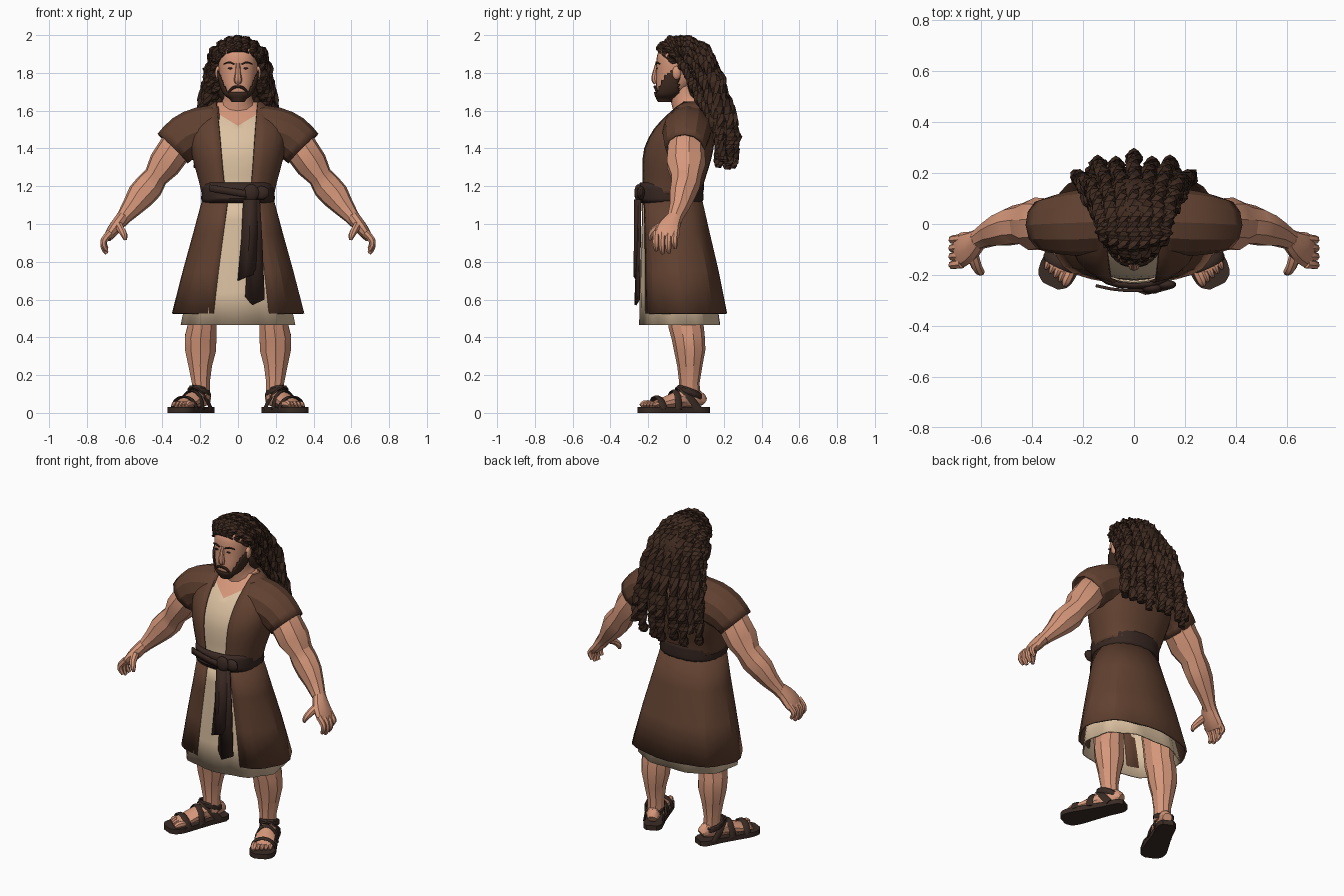
import bpy, bmesh, math, random
from mathutils import Vector, Matrix

if "Cube" in bpy.data.objects:
    bpy.data.objects.remove(bpy.data.objects["Cube"])
random.seed(4)


def material(name, rgb):
    m = bpy.data.materials.new(name)
    m.diffuse_color = (*rgb, 1)
    m.use_nodes = True
    m.node_tree.nodes["Principled BSDF"].inputs["Base Color"].default_value = m.diffuse_color
    return m


SKIN = material("skin", (0.67, 0.31, 0.195))
ROBE = material("brown cloth", (0.120, 0.053, 0.030))
TUNIC = material("cream cloth", (0.72, 0.54, 0.36))
HAIR = material("dark hair", (0.050, 0.024, 0.015))
SASH = material("dark sash", (0.040, 0.021, 0.016))
LEATHER = material("leather", (0.042, 0.024, 0.018))


def smooth_path(pts, k):
    """Catmull-Rom interpolation of tuples of any length."""
    out = []
    for i in range(len(pts) - 1):
        a, b, c, d = (pts[max(i - 1, 0)], pts[i], pts[i + 1], pts[min(i + 2, len(pts) - 1)])
        for j in range(k):
            t = j / k
            out.append(tuple(0.5 * (2 * q + (r - p) * t + (2 * p - 5 * q + 4 * r - s) * t * t
                                    + (3 * q - p - 3 * r + s) * t ** 3)
                             for p, q, r, s in zip(a, b, c, d)))
    return out + [tuple(pts[-1])]


def finish(name, bm, mat, thick=0, mirror=False, angle=32):
    bmesh.ops.recalc_face_normals(bm, faces=bm.faces)
    me = bpy.data.meshes.new(name)
    bm.to_mesh(me)
    bm.free()
    me.materials.append(mat)
    me.polygons.foreach_set("use_smooth", [True] * len(me.polygons))
    me.set_sharp_from_angle(angle=math.radians(angle))
    ob = bpy.data.objects.new(name, me)
    bpy.context.collection.objects.link(ob)
    if thick:
        mod = ob.modifiers.new("thickness", "SOLIDIFY")
        mod.thickness, mod.offset = thick, 0
    if mirror:
        ob.modifiers.new("mirror", "MIRROR").use_clip = False
    return ob


def surface(name, rows, mat, wrap=True, caps=True, keep=None, xf=None, **kw):
    """Mesh through rows of points."""
    bm = bmesh.new()
    vs = [[bm.verts.new(xf @ Vector(p) if xf else p) for p in r] for r in rows]
    n = len(vs[0])
    for a, b in zip(vs, vs[1:]):
        for i in range(n if wrap else n - 1):
            j = (i + 1) % n
            bm.faces.new((a[i], a[j], b[j], b[i]))
    if caps and wrap:
        bm.faces.new(vs[0])
        bm.faces.new(vs[-1])
    if keep:
        bad = [f for f in bm.faces if not keep(f.calc_center_median())]
        bmesh.ops.delete(bm, geom=bad, context='FACES')
    return finish(name, bm, mat, **kw)


def loft(name, rings, mat, n=24, e=0.85, k=2, edges=None, pleat=0, waves=9, **kw):
    """Stacked rounded sections (z, half width, front y, back y); edges leave a front opening."""
    rows = []
    rings = smooth_path(rings, k)
    for i, (z, rx, yf, yb) in enumerate(rings):
        f = i / (len(rings) - 1)
        if edges:
            (l0, r0), (l1, r1) = edges
            lim = [math.asin(min(0.97, (l0 + (l1 - l0) * f) / rx) ** (1 / e)),
                   math.asin(min(0.97, (r0 + (r1 - r0) * f) / rx) ** (1 / e))]
            ts = [lim[1] + (2 * math.pi - lim[0] - lim[1]) * j / n for j in range(n + 1)]
        else:
            ts = [2 * math.pi * j / n for j in range(n)]
        row = []
        for t in ts:
            g = 1 + pleat * f * math.cos(waves * t)
            s, c = math.sin(t), math.cos(t)
            row.append((g * rx * math.copysign(abs(s) ** e, s),
                        (yf + yb) / 2 - g * (yb - yf) / 2 * math.copysign(abs(c) ** e, c), z))
        rows.append(row)
    return surface(name, rows, mat, wrap=not edges, **kw)


def tube(name, pts, mat, ref=(0, 1, 0), sides=10, k=3, twist=0, bump=0, **kw):
    """Sweep along (x, y, z, radius along ref, radius across)."""
    pts = smooth_path(pts, k)
    rows = []
    for i, p in enumerate(pts):
        c = Vector(p[:3])
        t = (Vector(pts[min(i + 1, len(pts) - 1)][:3]) - Vector(pts[max(i - 1, 0)][:3])).normalized()
        u = Vector(ref)
        u = (u - t * u.dot(t)).normalized()
        v = t.cross(u)
        g = 1 + bump * math.sin(i * 1.9)
        row = []
        for j in range(sides):
            a = 2 * math.pi * j / sides
            x, y = p[3] * g * math.cos(a), p[4] * g * math.sin(a)
            ca, sa = math.cos(twist * i), math.sin(twist * i)
            row.append(c + u * (x * ca - y * sa) + v * (x * sa + y * ca))
        rows.append(row)
    return surface(name, rows, mat, **kw)


def blob(name, loc, size, mat, **kw):
    bm = bmesh.new()
    bmesh.ops.create_uvsphere(bm, u_segments=14, v_segments=9, radius=1,
                              matrix=Matrix.Translation(loc) @ Matrix.Diagonal((*size, 1)))
    return finish(name, bm, mat, **kw)


# Torso: inner tunic with bare V neck, outer open robe
body = [(1.15, .185, -.235, .08), (1.22, .20, -.23, .09), (1.30, .222, -.232, .115), (1.40, .245, -.222, .14),
        (1.50, .25, -.172, .145), (1.58, .195, -.10, .13), (1.645, .12, -.035, .10)]
chest = loft("tunic_chest", [(z, w - .014, f + .013, b - .013) for z, w, f, b in body], TUNIC)
chest.data.materials.append(SKIN)
bm = bmesh.new()
bm.from_mesh(chest.data)
for s in (-1, 1):
    bmesh.ops.bisect_plane(bm, geom=bm.verts[:] + bm.edges[:] + bm.faces[:],
                           plane_co=(0, 0, 1.52), plane_no=(-.6 * s, 0, 1))
for f in bm.faces:
    c = f.calc_center_median()
    f.material_index = int(c.z > 1.52 + .6 * abs(c.x))
bm.to_mesh(chest.data)
bm.free()
loft("robe_top", body, ROBE, n=24, k=2, edges=((.065, .065), (.115, .105)), thick=.012, angle=20)
tube("sleeves", [(.10, .01, 1.50, .12, .125), (.20, .005, 1.492, .124, .12), (.28, 0, 1.46, .115, .114),
                 (.345, -.005, 1.40, .10, .106)], ROBE, sides=12, k=2, caps=False, thick=.012, mirror=True, angle=20)

# Skirts
loft("tunic_skirt", [(1.14, .165, -.225, .06), (.85, .22, -.232, .12), (.465, .295, -.238, .18)], TUNIC,
     n=36, k=2, pleat=.03, caps=False, thick=.008, angle=15)
loft("robe_skirt", [(1.15, .178, -.235, .075), (.95, .23, -.232, .12), (.75, .283, -.232, .165),
                    (.525, .338, -.234, .208)], ROBE, n=30, e=.88, k=1, pleat=.022, waves=8,
     edges=((.05, .09), (.13, .165)), thick=.012, angle=15)

# Sash: wide creased band, crossing wrap, knot and two tails
loft("sash_band", [(1.115, .184, -.238, .08), (1.135, .19, -.25, .088), (1.165, .187, -.247, .085),
                   (1.19, .191, -.25, .09), (1.217, .19, -.238, .088)], SASH, n=24, k=1, caps=False, thick=.012)
surface("sash_cross_wrap", [[(x, -.262 + .9 * x * x, z0 + .16 * (.08 - x)) for x in (-.15, -.09, -.03, .03, .09)]
                            for z0 in (1.135, 1.172)], SASH, wrap=False, thick=.012)
blob("sash_knot", (.07, -.252, 1.165), (.042, .022, .046), SASH)
blob("sash_fold", (.125, -.238, 1.165), (.042, .02, .036), SASH)
for tail in ([[(.03, -.25, 1.13), (.065, -.268, 1.13), (.10, -.25, 1.13)],
              [(.02, -.25, .92), (.06, -.27, .92), (.10, -.255, .92)],
              [(.00, -.255, .70), (.045, -.272, .72), (.092, -.258, .735)]],
             [[(.055, -.243, 1.13), (.085, -.25, 1.13), (.115, -.243, 1.13)],
              [(.055, -.245, .9), (.09, -.255, .9), (.128, -.245, .9)],
              [(.04, -.248, .615), (.075, -.268, .57), (.14, -.25, .60)]]):
    surface("sash_tail", tail, SASH, wrap=False, thick=.012, angle=15)

# Arms and hands
tube("arms", [(.25, .01, 1.48, .085, .085), (.335, .0, 1.395, .10, .092), (.39, -.002, 1.315, .106, .088),
              (.435, .0, 1.25, .082, .066), (.47, -.005, 1.20, .078, .078), (.515, -.02, 1.15, .07, .076),
              (.56, -.035, 1.09, .054, .057), (.605, -.058, 1.035, .042, .040), (.625, -.068, 1.01, .044, .036)],
     SKIN, sides=9, k=1, mirror=True, angle=26)
tube("palms", [(.61, -.06, 1.035, .040, .036), (.64, -.085, .995, .058, .036), (.67, -.10, .955, .068, .031),
               (.692, -.107, .925, .062, .022)], SKIN, k=2, mirror=True)
for i in range(4):
    y, drop = -.156 + .033 * i, (.0, .016, .012, -.012)[i]
    tube("fingers", [(.675, y, .955, .019, .02), (.706, y - .004, .92, .0175, .018),
                     (.711, y - .004, .89 - drop, .017, .016), (.695, y, .86 - drop, .010, .010)],
         SKIN, sides=7, k=2, mirror=True)
tube("thumbs", [(.635, -.115, .995, .024, .024), (.618, -.165, .968, .021, .021), (.602, -.187, .94, .017, .017),
                (.596, -.19, .915, .008, .008)], SKIN, ref=(1, 0, 0), sides=8, k=2, mirror=True)

# Legs
tube("legs", [(.165, -.02, .85, .10, .09), (.185, -.005, .58, .095, .085), (.19, .0, .46, .093, .08),
              (.198, .012, .40, .088, .088), (.198, .02, .33, .083, .086), (.20, .02, .25, .067, .066),
              (.197, .018, .16, .054, .050), (.195, .02, .07, .056, .048)],
     SKIN, sides=10, k=1, mirror=True, angle=26)

# Feet and sandals, turned outward
FOOT = Matrix.Translation((.20, .03, 0)) @ Matrix.Rotation(math.radians(25), 4, 'Z') @ Matrix.Translation((0, -.03, 0))
kw = dict(xf=FOOT, mirror=True)
tube("feet", [(0, .10, .06, .025, .028), (0, .07, .075, .045, .04), (0, .0, .08, .055, .046),
              (0, -.08, .064, .040, .055), (0, -.16, .048, .025, .062), (0, -.20, .043, .018, .058)],
     SKIN, ref=(0, 0, 1), k=2, **kw)
for i in range(5):
    x, y = .046 - .0235 * (4 - i), -.246 + .007 * i
    r = .019 if i == 0 else .0135
    tube("toes", [(x, -.185, .047, r, r), (x, y + .02, .047, r, r), (x, y, .039, r * .5, r * .5)],
         SKIN, ref=(0, 0, 1), sides=7, k=2, **kw)
half = smooth_path([(.122, .03), (.09, .054), (0, .056), (-.12, .068), (-.20, .075), (-.25, .062), (-.272, .03)], 2)
outline = [(w, y) for y, w in half] + [(-w, y) for y, w in reversed(half)]
surface("soles", [[(x, y, z) for x, y in outline] for z in (0, .03)], LEATHER, **kw)


def strap(y, lean, w, h):
    pts = []
    for i in range(9):
        a = math.pi * i / 8
        pts.append((w * math.cos(a), y + lean * math.sin(a), .02 + h * math.sin(a), .02, .007))
    tube("sandal_straps", pts, LEATHER, sides=6, k=1, **kw)


strap(-.165, -.01, .07, .066)
strap(-.075, .005, .064, .098)
strap(.045, -.09, .056, .115)
ring = []
for i in range(13):
    a = 2 * math.pi * i / 12
    ring.append((.054 * math.sin(a), .018 - .066 * math.cos(a), .105 + .025 * math.cos(a), .018, .007))
tube("ankle_straps", ring, LEATHER, ref=(0, 0, 1), sides=6, k=1, **kw)

# Neck and head
tube("neck", [(0, .035, 1.56, .10, .13), (0, .015, 1.625, .088, .098), (0, -.005, 1.67, .078, .075),
              (0, -.02, 1.76, .075, .072)], SKIN, sides=12, k=2)
skull = [(1.665, .035, -.145, -.06), (1.69, .066, -.155, -.02), (1.74, .088, -.158, .04), (1.80, .10, -.157, .08),
         (1.86, .105, -.157, .10), (1.91, .10, -.147, .10), (1.955, .07, -.11, .07)]
loft("head", skull, SKIN, n=28, k=3)
loft("beard", [(z, w + .008, f - .009, b) for z, w, f, b in [(1.65, .025, -.138, -.075)] + skull[:5]], HAIR, n=48, k=5,
     thick=.008, keep=lambda c: c.z < 1.695 + 2.2 * max(0, abs(c.x) - .056) and c.z < 1.83 and c.y < -.04)
tube("moustache", [(-.052, -.153, 1.695, .006, .006), (-.028, -.160, 1.72, .008, .008), (0, -.165, 1.727, .007, .007),
                   (.028, -.160, 1.72, .008, .008), (.052, -.153, 1.695, .006, .006)], HAIR, sides=7)
tube("nose", [(0, -.150, 1.85, .012, .012), (0, -.163, 1.805, .013, .014), (0, -.166, 1.765, .018, .022),
              (0, -.158, 1.745, .012, .016)], SKIN, sides=8, k=2)
tube("eyebrows", [(.018, -.157, 1.845, .004, .006), (.045, -.157, 1.856, .004, .006), (.076, -.138, 1.847, .003, .003)],
     HAIR, sides=6, mirror=True)
blob("eyes", (.042, -.154, 1.824), (.013, .004, .005), HAIR, mirror=True)
blob("ears", (.106, -.05, 1.80), (.016, .024, .036), SKIN, mirror=True)

# Hair: scalp and twisted locks in layers
blob("scalp_hair", (0, .0, 1.875), (.118, .138, .108), HAIR)
blob("nape_hair", (0, .085, 1.77), (.125, .10, .16), HAIR)


def lock(pts, r):
    n = len(pts)
    full = [(*p, r * (.8 if i in (0, n - 1) else 1), r * (.55 if i in (0, n - 1) else .72)) for i, p in enumerate(pts)]
    tube("hair_lock", full, HAIR, ref=(1, 0, 0), sides=6, k=6, twist=.6, bump=.12, angle=25)


for i in range(-3, 4):
    f = i / 3
    q = f * f
    back = .245 + (.015 if i % 2 == 0 else -.008)
    lock([(f * .095, -.146 + .07 * q, 1.912 - .055 * q), (f * .112, -.10 + .05 * q, 1.957 - .055 * q),
          (f * .122, -.015, 1.973 - .06 * q), (f * .14, .10 - .02 * q, 1.925 - .06 * q),
          (f * .168, .18 - .03 * q, 1.76 - .01 * q), (f * .20, back - .012 - .05 * q, 1.55),
          (f * .215, back - .06 * q, 1.42), (f * .21, back - .015 - .05 * q, 1.285 + random.uniform(0, .06))], .034)
for f in (-.83, -.5, -.17, .17, .5, .83):
    q = f * f
    # short front fill locks, then a hidden lower layer
    lock([(f * .10, -.135 + .06 * q, 1.905 - .05 * q), (f * .115, -.08 + .04 * q, 1.95 - .05 * q),
          (f * .125, .0, 1.955 - .05 * q), (f * .135, .08, 1.91 - .05 * q)], .028)
    lock([(f * .12, .07, 1.90), (f * .15, .12, 1.76), (f * .19, .175, 1.58),
          (f * .205, .20, 1.32 + random.uniform(0, .06))], .034)
for s in (-1, 1):
    lock([(s * .10, -.075, 1.89), (s * .122, -.03, 1.86), (s * .135, .02, 1.77), (s * .165, .07, 1.66),
          (s * .20, .14, 1.54), (s * .22, .18, 1.38)], .028)
    lock([(s * .10, -.05, 1.92), (s * .125, .0, 1.89), (s * .145, .07, 1.80), (s * .175, .125, 1.66),
          (s * .215, .175, 1.5), (s * .228, .195, 1.34)], .030)
    lock([(s * .09, .02, 1.80), (s * .115, .04, 1.74), (s * .14, .09, 1.66), (s * .17, .15, 1.55),
          (s * .18, .18, 1.40)], .034)
